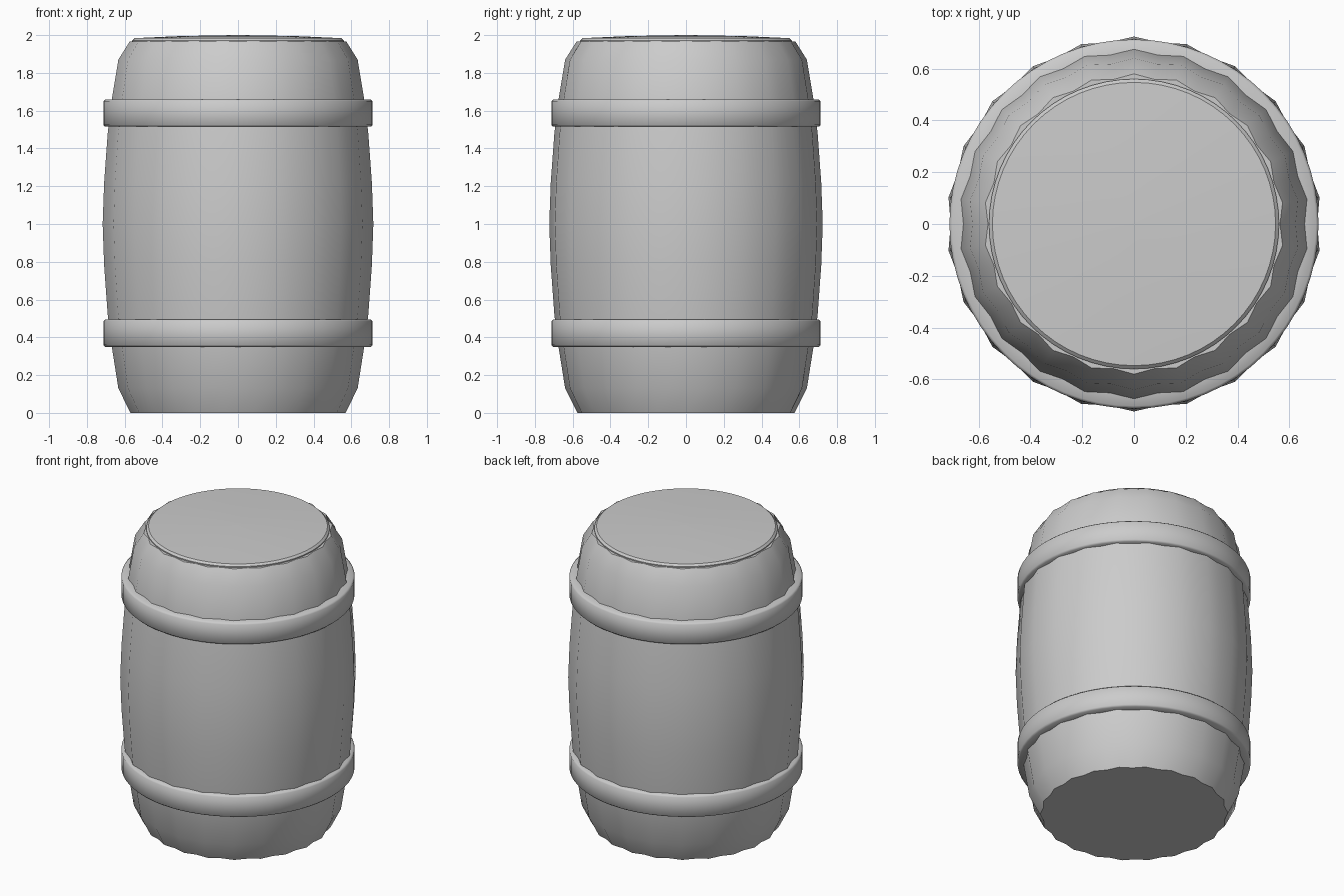
import bpy, math

cube = bpy.data.objects.get("Cube")
if cube:
    bpy.data.objects.remove(cube)

grey = bpy.data.materials.new("plain_grey")
grey.use_nodes = True
color = (0.6, 0.6, 0.6, 1)
grey.diffuse_color = color
grey.node_tree.nodes["Principled BSDF"].inputs["Base Color"].default_value = color


def lathe(name, profile, sides, ripple=0.0, closed=False, angle=30):
    """Turn (radius, height) points about z; ripple pulls in every other column."""
    verts, faces = [], []
    for r, z in profile:
        for i in range(sides):
            a = math.pi / 2 + math.tau * i / sides
            rr = r - ripple * (i % 2)
            verts.append((rr * math.cos(a), rr * math.sin(a), z))
    rows = len(profile)
    for j in range(rows if closed else rows - 1):
        low, high = j * sides, (j + 1) % rows * sides
        for i in range(sides):
            k = (i + 1) % sides
            faces.append((low + i, low + k, high + k, high + i))
    if not closed:
        faces.append(tuple(reversed(range(sides))))
        faces.append(tuple(range((rows - 1) * sides, rows * sides)))
    mesh = bpy.data.meshes.new(name)
    mesh.from_pydata(verts, [], faces)
    mesh.materials.append(grey)
    obj = bpy.data.objects.new(name, mesh)
    bpy.context.collection.objects.link(obj)
    bpy.ops.object.select_all(action='DESELECT')
    obj.select_set(True)
    bpy.context.view_layer.objects.active = obj
    bpy.ops.object.shade_smooth_by_angle(angle=math.radians(angle))
    return obj


# Bulging body with lightly rippled staves
lathe("barrel_body", [(0.575, 0), (0.64, 0.13), (0.675, 0.35), (0.697, 0.52),
                      (0.716, 0.78), (0.724, 1.0), (0.716, 1.22), (0.697, 1.48),
                      (0.675, 1.66), (0.64, 1.87), (0.58, 1.965)],
      44, ripple=0.016, angle=40)

# Shallow domed lid
lathe("lid", [(0.56, 1.95), (0.56, 1.972), (0.547, 1.984), (0.3, 1.995), (0.02, 2.0)], 64)

# Flat hoops with softened edges
for name, z in (("lower_hoop", 0.35), ("upper_hoop", 1.515)):
    h, r, b = 0.145, 0.713, 0.01
    lathe(name, [(0.64, z), (r - b, z), (r, z + b), (r, z + h - b),
                 (r - b, z + h), (0.64, z + h)], 64, closed=True, angle=50)
